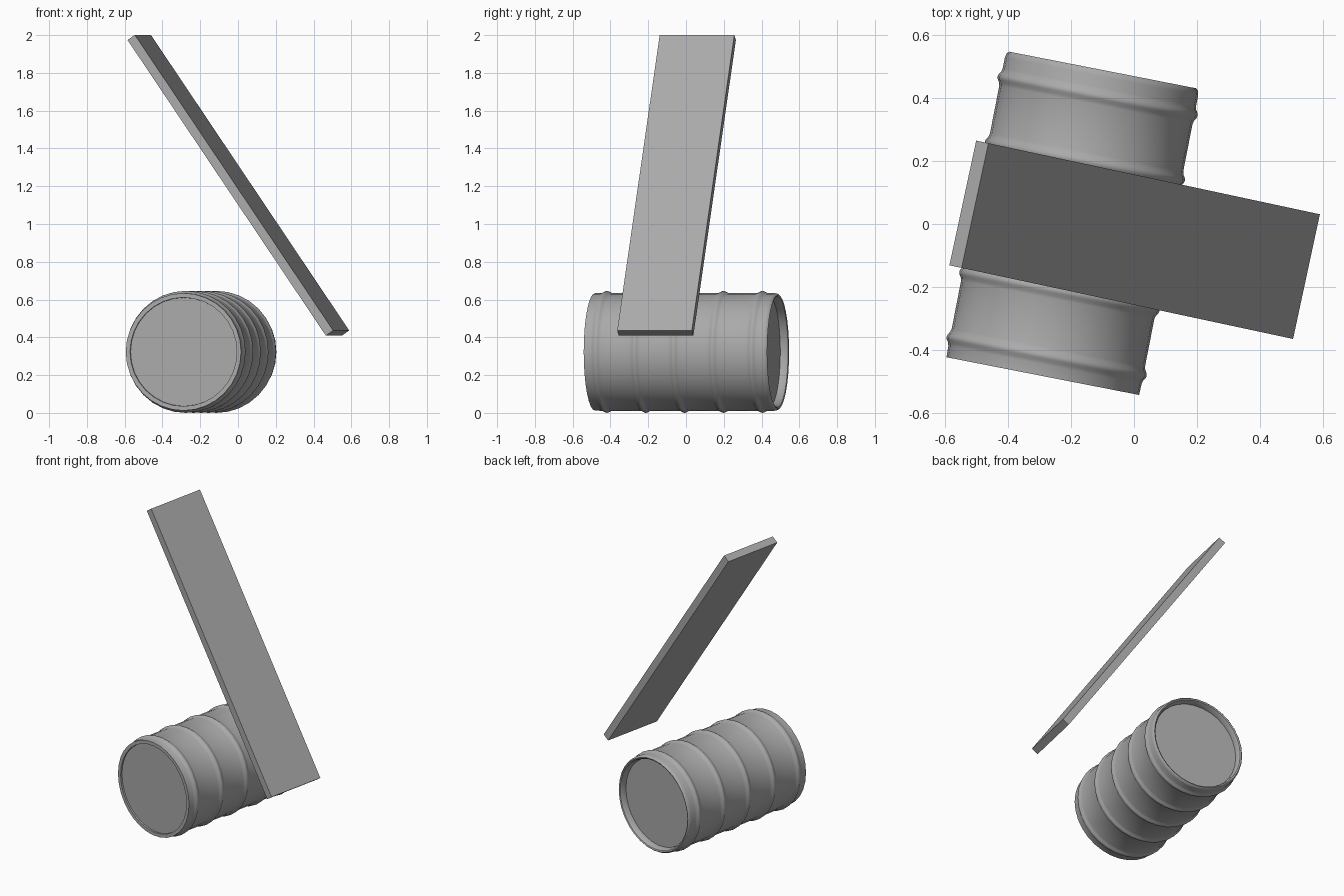
import bpy, bmesh, math
from mathutils import Vector, Matrix

if "Cube" in bpy.data.objects:
    bpy.data.objects.remove(bpy.data.objects["Cube"])

grey = bpy.data.materials.new("plain grey")
grey.diffuse_color = (0.4, 0.4, 0.4, 1)
grey.use_nodes = True
grey.node_tree.nodes["Principled BSDF"].inputs["Base Color"].default_value = grey.diffuse_color


def make_object(name, bm, matrix):
    bmesh.ops.recalc_face_normals(bm, faces=bm.faces)
    mesh = bpy.data.meshes.new(name)
    bm.to_mesh(mesh)
    bm.free()
    mesh.materials.append(grey)
    obj = bpy.data.objects.new(name, mesh)
    obj.matrix_world = matrix
    bpy.context.collection.objects.link(obj)
    return obj


def frame(origin, x, y, z):
    """Placement matrix from three axes."""
    m = Matrix((x, y, z)).transposed().to_4x4()
    m.translation = origin
    return m


# Barrel profile as (radius, distance along axis), front lid to back lid
SEGMENTS = 32
BODY, RING = 0.312, 0.323
profile = [(0, -0.484), (0.287, -0.484), (0.288, -0.494), (0.311, -0.494)]
for i in range(5):
    t = -0.43 + 0.21 * i
    profile += [(BODY, t - 0.028), (BODY + 0.003, t - 0.017), (RING - 0.002, t - 0.008),
                (RING, t), (RING - 0.002, t + 0.008), (BODY + 0.003, t + 0.017),
                (BODY, t + 0.028)]
profile += [(0.312, 0.474), (0.309, 0.487), (0.302, 0.494), (0.294, 0.49),
            (0.288, 0.478), (0.285, 0.45), (0, 0.45)]

# Barrel, lying on its side
bm = bmesh.new()
verts = [bm.verts.new((r, 0, t)) for r, t in profile]
edges = [bm.edges.new(pair) for pair in zip(verts, verts[1:])]
bmesh.ops.spin(bm, geom=verts + edges, cent=(0, 0, 0), axis=(0, 0, 1),
               angle=math.tau, steps=SEGMENTS, use_merge=True)
bmesh.ops.remove_doubles(bm, verts=bm.verts, dist=0.0005)
axis = Vector((0.19, 0.97, 0)).normalized()
up = Vector((0, 0, 1))
barrel = make_object("barrel", bm, frame((-0.194, 0.003, RING), up.cross(axis), up, -axis)
                     @ Matrix.Rotation(math.pi, 4, 'Y'))
bpy.context.view_layer.objects.active = barrel
barrel.select_set(True)
bpy.ops.object.shade_smooth_by_angle(angle=math.radians(35))

# Leaning plank above the barrel
bm = bmesh.new()
bmesh.ops.create_cube(bm, size=1)
bmesh.ops.scale(bm, vec=(1.898, 0.404, 0.048), verts=bm.verts)
long_axis = Vector((1.05, -0.225, -1.565)).normalized()
wide_axis = Vector((0.085, 0.395, 0)).normalized()
thick_axis = long_axis.cross(wide_axis).normalized()
wide_axis = thick_axis.cross(long_axis)
make_object("plank", bm, frame((0.002, -0.05, 1.205), long_axis, wide_axis, thick_axis))
